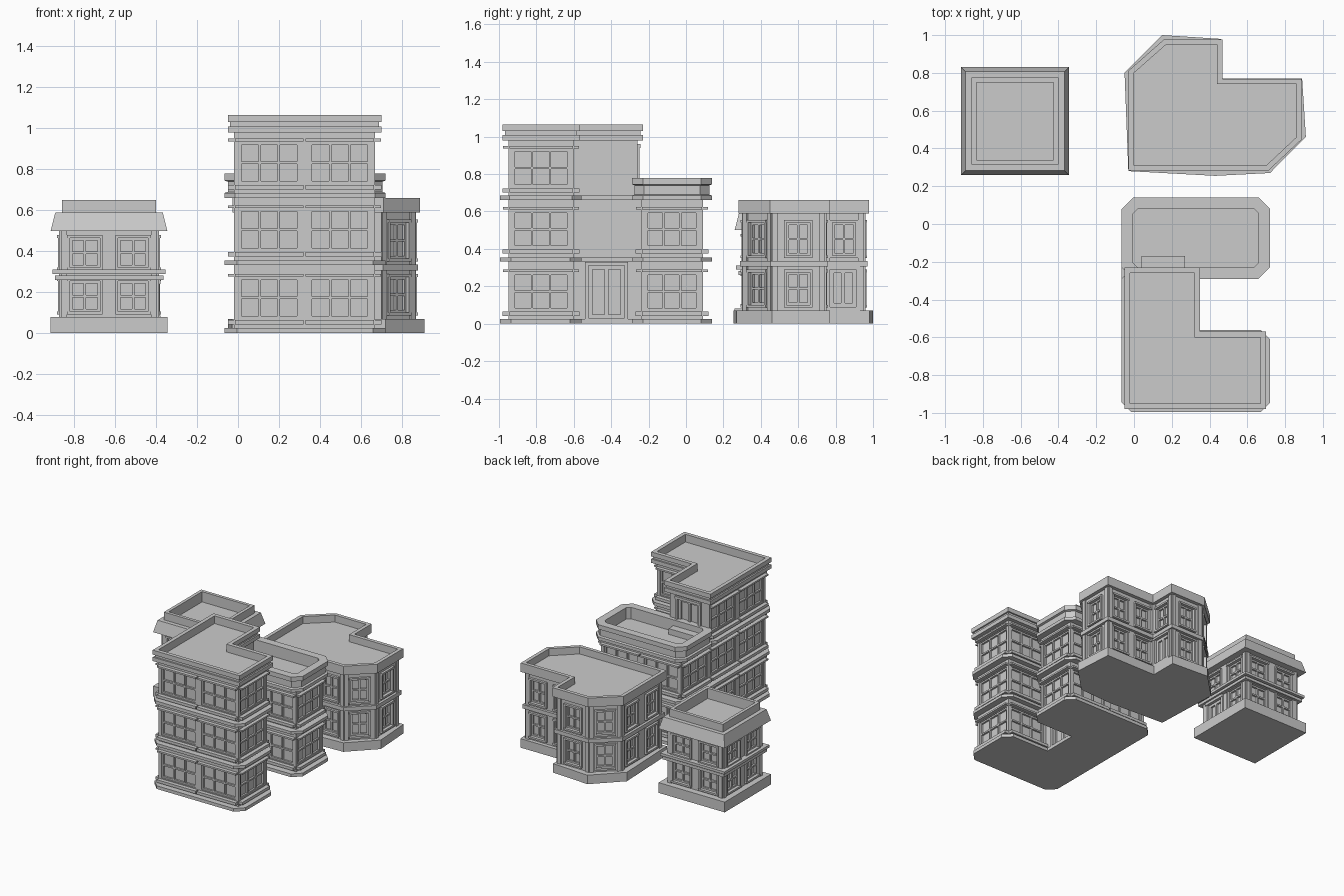
import bpy, bmesh
from mathutils import Vector, Matrix

if "Cube" in bpy.data.objects:
    bpy.data.objects.remove(bpy.data.objects["Cube"])


def to_object(name, bm):
    me = bpy.data.meshes.new(name)
    bm.to_mesh(me)
    bm.free()
    ob = bpy.data.objects.new(name, me)
    bpy.context.collection.objects.link(ob)
    return ob


def loft(name, rings):
    """Stack of (outline, z) rings, capped at both ends."""
    bm = bmesh.new()
    vs = [[bm.verts.new((x, y, z)) for x, y in poly] for poly, z in rings]
    n = len(vs[0])
    for r0, r1 in zip(vs, vs[1:]):
        for i in range(n):
            j = (i + 1) % n
            bm.faces.new((r0[i], r0[j], r1[j], r1[i]))
    bm.faces.new(vs[0][::-1])
    bm.faces.new(vs[-1])
    return to_object(name, bm)


def slab(name, poly, z0, z1):
    return loft(name, [(poly, z0), (poly, z1)])


def offset(poly, d):
    """Move every edge of a counter-clockwise outline outward by d."""
    out = []
    for i, p in enumerate(poly):
        p, a, b = Vector(p), Vector(poly[i - 1]), Vector(poly[(i + 1) % len(poly)])
        t0, t1 = (p - a).normalized(), (b - p).normalized()
        n0, n1 = Vector((t0.y, -t0.x)), Vector((t1.y, -t1.x))
        q = p + (n0 + n1) * d / (1 + n0.dot(n1))
        out.append((q.x, q.y))
    return out


def chamfer(poly, c):
    """Cut the convex corners of an outline."""
    out = []
    for i, p in enumerate(poly):
        p, a, b = Vector(p), Vector(poly[i - 1]), Vector(poly[(i + 1) % len(poly)])
        t0, t1 = (p - a).normalized(), (b - p).normalized()
        if t0.x * t1.y - t0.y * t1.x > 0:
            out += [tuple(p - t0 * c), tuple(p + t1 * c)]
        else:
            out.append(tuple(p))
    return out


def rect(x0, x1, y0, y1):
    return [(x0, y0), (x1, y0), (x1, y1), (x0, y1)]


class Facade:
    """Wall core with recessed openings and their trim."""

    def __init__(self, name, poly, z0, z1):
        self.name, self.poly = name, poly
        self.wall = slab(name + "_walls", poly, z0, z1)
        self.trim, self.cut = bmesh.new(), bmesh.new()

    def length(self, e):
        return (Vector(self.poly[(e + 1) % len(self.poly)]) - Vector(self.poly[e])).length

    def box(self, bm, e, s0, s1, z0, z1, d0, d1):
        a, b = Vector(self.poly[e]), Vector(self.poly[(e + 1) % len(self.poly)])
        t = (b - a).normalized()
        n = Vector((t.y, -t.x))
        c = a + t * (s0 + s1) / 2 + n * (d0 + d1) / 2
        m = Matrix(((t.x * (s1 - s0), -n.x * (d1 - d0), 0, c.x),
                    (t.y * (s1 - s0), -n.y * (d1 - d0), 0, c.y),
                    (0, 0, z1 - z0, (z0 + z1) / 2), (0, 0, 0, 1)))
        bmesh.ops.create_cube(bm, size=1, matrix=m)

    def grid(self, e, s0, s1, z0, z1, nx, nz, w=0.012, d=-0.006):
        for i in range(nx + 1):
            s = s0 + (s1 - s0 - w) * i / nx
            self.box(self.trim, e, s, s + w, z0, z1, -0.025, d)
        for i in range(nz + 1):
            z = z0 + (z1 - z0 - w) * i / nz
            self.box(self.trim, e, s0, s1, z, z + w, -0.025, d)

    def frame(self, e, s0, s1, z0, z1, w=0.014, d=0.014):
        for s in (s0 - w, s1):
            self.box(self.trim, e, s, s + w, z0 - w, z1 + w, -0.01, d)
        for z in (z0 - w, z1):
            self.box(self.trim, e, s0 - w, s1 + w, z, z + w, -0.01, d + 0.004)

    def window(self, e, s0, s1, z0, z1, nx, framed):
        self.box(self.cut, e, s0, s1, z0, z1, -0.02, 0.05)
        self.grid(e, s0, s1, z0, z1, nx, 2)
        if framed:
            self.frame(e, s0, s1, z0, z1)
        else:  # projecting sill and head
            self.box(self.trim, e, s0 - 0.02, s1 + 0.02, z0 - 0.03, z0 - 0.008, -0.01, 0.03)
            self.box(self.trim, e, s0 - 0.02, s1 + 0.02, z1 + 0.005, z1 + 0.018, -0.01, 0.028)

    def row(self, e, n, z0, z1, width, nx=2, framed=True, skip=()):
        pitch = self.length(e) / n
        w = pitch - 0.05 if width is None else width
        for i in range(n):
            if i not in skip:
                s = pitch * (i + 0.5)
                self.window(e, s - w / 2, s + w / 2, z0, z1, nx, framed)

    def door(self, e, s0, s1, z0, z1):
        self.box(self.cut, e, s0, s1, z0, z1, -0.02, 0.05)
        self.grid(e, s0, s1, z0, z1, 2, 1, 0.02)
        self.frame(e, s0, s1, z0, z1, 0.02, 0.012)

    def posts(self, z0, z1, w=0.03):
        for e in range(len(self.poly)):
            length = self.length(e)
            for s in (0, length - w):
                self.box(self.trim, e, s, s + w, z0, z1, -0.01, 0.01)

    def finish(self):
        to_object(self.name + "_window_trim", self.trim)
        cutter = to_object(self.name + "_opening_cutter", self.cut)
        cutter.hide_render = True
        cutter.display_type = 'WIRE'
        m = self.wall.modifiers.new("openings", 'BOOLEAN')
        m.operation, m.solver, m.object = 'DIFFERENCE', 'EXACT', cutter


# ---- small square house ----
def sq(h):
    return rect(-0.63 - h, -0.63 + h, 0.545 - h, 0.545 + h)


slab("house_plinth", sq(0.285), 0, 0.08)
house = Facade("house", sq(0.235), 0.05, 0.52)
for e in range(4):
    house.row(e, 2, 0.105, 0.255, 0.145, skip=(0,) if e == 1 else ())
    house.row(e, 2, 0.32, 0.465, 0.145)
house.door(1, 0.05, 0.20, 0.085, 0.24)
house.posts(0.08, 0.50)
house.finish()
slab("house_lower_band", sq(0.265), 0.26, 0.282)
slab("house_upper_band", sq(0.277), 0.29, 0.31)
loft("house_eave_and_parapet", [(sq(0.285), 0.50), (sq(0.262), 0.59), (sq(0.23), 0.59),
                                (sq(0.23), 0.65), (sq(0.205), 0.65), (sq(0.205), 0.57)])

# ---- tall block with low wing: two shared floors ----
plan = [(-0.02, -0.95), (0.67, -0.95), (0.67, -0.60), (0.32, -0.60),
        (0.32, -0.24), (0.67, -0.24), (0.67, 0.09), (-0.02, 0.09)]
band = chamfer([(-0.065, -0.995), (0.72, -0.995), (0.72, -0.56), (0.34, -0.56),
                (0.34, -0.29), (0.72, -0.29), (0.72, 0.14), (-0.065, 0.14)], 0.06)
slab("block_ground_band", band, 0, 0.025)
slab("block_middle_band", band, 0.333, 0.355)
block = Facade("block", plan, 0.01, 0.68)
for z in (0.072, 0.405):
    for e, n in enumerate((2, 1, 1, 0, 1, 1, 2, 3)):
        if n:
            block.row(e, n, z, z + 0.20, None, 3, False)
block.door(3, 0.08, 0.27, 0.03, 0.31)
block.finish()

# ---- third floor of the tall block ----
top = [(-0.02, -0.95), (0.67, -0.95), (0.67, -0.60), (0.32, -0.60), (0.32, -0.26), (-0.02, -0.26)]
tall = Facade("top_floor", top, 0.67, 1.0)
for e, n in enumerate((2, 1, 1, 0, 0, 2)):
    if n:
        tall.row(e, n, 0.732, 0.932, None, 3, False)
tall.door(4, 0.07, 0.25, 0.755, 0.94)
tall.finish()
slab("top_floor_band", chamfer([(-0.065, -0.995), (0.72, -0.995), (0.72, -0.56), (0.34, -0.56),
                                (0.34, -0.24), (-0.065, -0.24)], 0.05), 0.66, 0.685)
o30, o15 = offset(top, 0.03), offset(top, 0.018)
loft("tall_roof_parapet", [(o30, 0.98), (o30, 1.01), (o15, 1.01), (o15, 1.03),
                           (o30, 1.03), (o30, 1.065), (top, 1.065), (top, 1.005)])

# ---- low wing roof and the step to the roof door ----
wing = chamfer(rect(-0.065, 0.72, -0.29, 0.14), 0.06)
mid = offset(wing, -0.015)
inner = offset(wing, -0.06)
loft("wing_roof_parapet", [(wing, 0.66), (wing, 0.685), (mid, 0.69), (mid, 0.74), (wing, 0.745),
                           (wing, 0.78), (inner, 0.78), (inner, 0.69)])
slab("roof_door_step", rect(0.04, 0.27, -0.25, -0.17), 0.68, 0.735)

# ---- many-sided corner building ----
corner = [(0.0, 0.31), (0.70, 0.31), (0.86, 0.46), (0.86, 0.74),
          (0.44, 0.74), (0.44, 0.95), (0.17, 0.95), (0.0, 0.80)]
slab("corner_plinth", [(-0.03, 0.28), (0.43, 0.255), (0.72, 0.27), (0.91, 0.46), (0.89, 0.77),
                       (0.46, 0.77), (0.46, 0.98), (0.15, 1.0), (-0.05, 0.80)], 0, 0.07)
hall = Facade("corner_building", corner, 0.05, 0.60)
for e, n in enumerate((3, 1, 1, 2, 1, 1, 1, 2)):
    hall.row(e, n, 0.365, 0.54, 0.125)
    if e != 4:
        hall.row(e, n, 0.10, 0.275, 0.125)
hall.door(4, 0.03, 0.17, 0.09, 0.29)
hall.posts(0.07, 0.59)
hall.finish()
slab("corner_middle_band", offset(corner, 0.02), 0.305, 0.335)
rim = offset(corner, 0.028)
loft("corner_roof_parapet", [(rim, 0.59), (rim, 0.66), (corner, 0.66), (corner, 0.605)])
